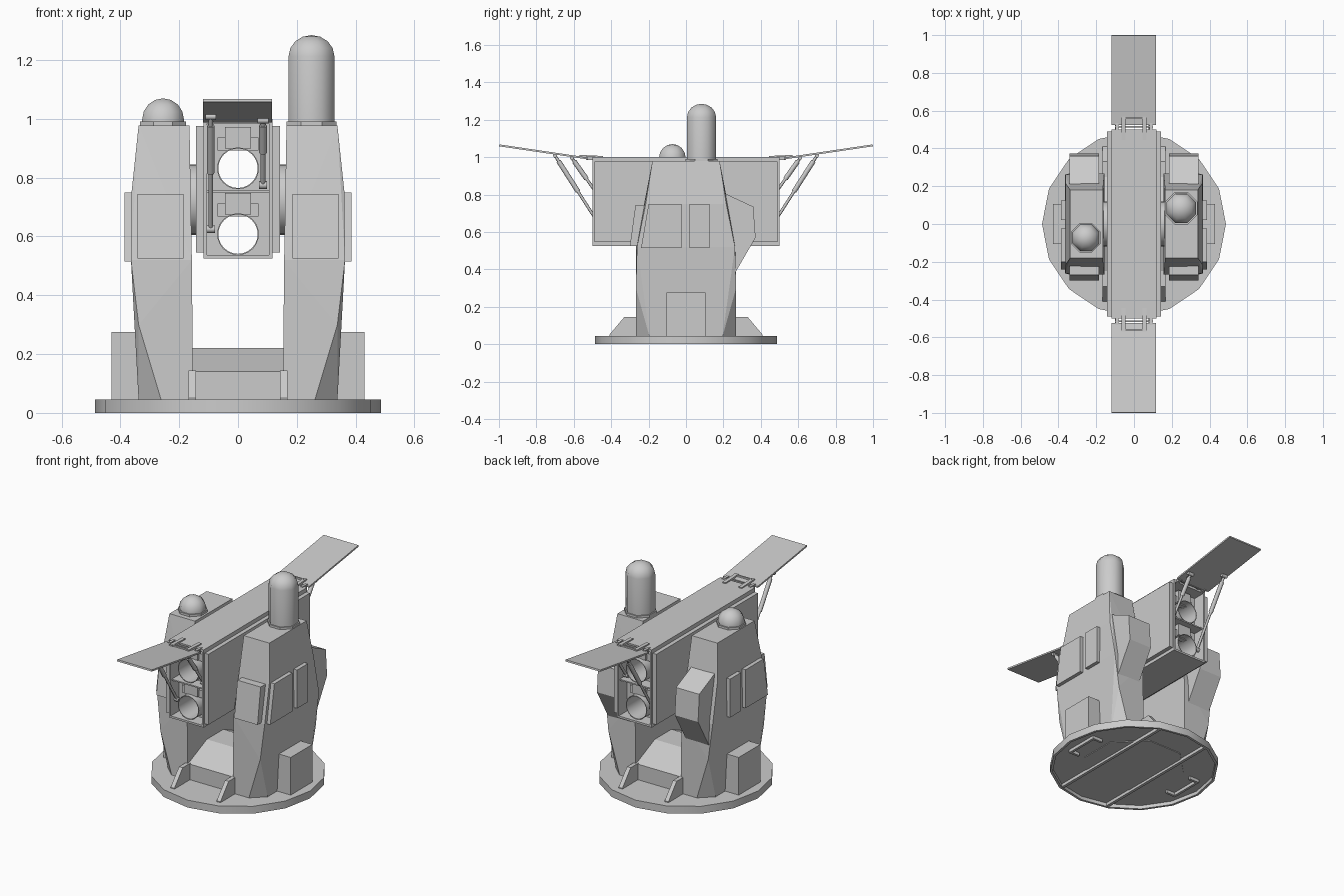
import bpy, bmesh, math
from mathutils import Vector, Matrix

if "Cube" in bpy.data.objects:
    bpy.data.objects.remove(bpy.data.objects["Cube"])

grey = bpy.data.materials.new("light_grey")
grey.diffuse_color = (0.6, 0.6, 0.6, 1)
grey.use_nodes = True
grey.node_tree.nodes["Principled BSDF"].inputs["Base Color"].default_value = grey.diffuse_color


def finish(name, bm, smooth=None):
    bmesh.ops.remove_doubles(bm, verts=bm.verts, dist=1e-5)
    bmesh.ops.recalc_face_normals(bm, faces=bm.faces)
    me = bpy.data.meshes.new(name)
    bm.to_mesh(me)
    bm.free()
    me.materials.append(grey)
    ob = bpy.data.objects.new(name, me)
    bpy.context.collection.objects.link(ob)
    if smooth:
        bpy.ops.object.select_all(action='DESELECT')
        ob.select_set(True)
        bpy.context.view_layer.objects.active = ob
        bpy.ops.object.shade_smooth_by_angle(angle=math.radians(smooth))
    return ob


def hull(name, pts):
    """Convex solid around a few points."""
    bm = bmesh.new()
    for p in pts:
        bm.verts.new(p)
    bmesh.ops.convex_hull(bm, input=bm.verts)
    bmesh.ops.dissolve_limit(bm, angle_limit=0.01, verts=bm.verts, edges=bm.edges)
    return finish(name, bm)


def box(name, x, y, z):
    return hull(name, [(a, b, c) for a in x for b in y for c in z])


def prism(name, x, yz):
    """Side profile in y and z, extended across x."""
    return hull(name, [(a, b, c) for a in x for b, c in yz])


def lathe(name, prof, n, matrix, closed=False, turn=0.0, smooth=30):
    """Profile of (radius, height) turned about the local z axis."""
    bm = bmesh.new()
    rings = []
    for k in range(n):
        a = 2 * math.pi * k / n + turn
        rings.append([bm.verts.new(matrix @ Vector((r * math.cos(a), r * math.sin(a), h)))
                      for r, h in prof])
    m = len(prof)
    for k in range(n):
        p, q = rings[k], rings[(k + 1) % n]
        for i in range(m if closed else m - 1):
            j = (i + 1) % m
            loop = [p[i], p[j], q[j], q[i]]
            if prof[i][0] == 0:
                loop.remove(q[i])
            if prof[j][0] == 0:
                loop.remove(q[j])
            if len(loop) > 2:
                bm.faces.new(loop)
    return finish(name, bm, smooth)


def rod(name, a, b, r, n=8):
    a, b = Vector(a), Vector(b)
    d = b - a
    mat = Matrix.Translation(a) @ d.to_track_quat('Z', 'Y').to_matrix().to_4x4()
    return lathe(name, [(0, 0), (r, 0), (r, d.length), (0, d.length)], n, mat, smooth=50)


def at(x, y, z):
    return Matrix.Translation((x, y, z))


# Round base, hollow underneath, with ribs
lathe("base", [(0, .045), (.487, .045), (.487, 0), (.472, 0), (.472, .022), (0, .022)],
      16, at(0, 0, 0))
lathe("base_inner_panel", [(0, .024), (.3, .024), (.3, .018), (0, .018)], 8, at(0, 0, 0),
      turn=math.pi / 8)
for s in (1, -1):
    box("base_rib", (s * .16, s * .178), (-.44, .44), (.003, .024))
    box("base_bracket_bar", (s * .385, s * .4), (-.11, .11), (.003, .024))
    for y in (-.11, .095):
        box("base_bracket_end", (s * .33, s * .4), (y, y + .015), (.003, .024))

# Raised block between the towers
prism("centre_block", (-.155, .155),
      [(-.26, .04), (-.26, .14), (-.2, .15), (-.08, .22), (.08, .22), (.2, .15), (.26, .14), (.26, .04)])

for s in (1, -1):
    # Tower with chamfered outer lower corners
    pts = []
    for f in (1, -1):
        for z in (.04, .23):
            pts += [(s * .155, f * .268, z), (s * .26, f * .268, z), (s * .338, f * .195, z)]
        pts += [(s * .338, f * .268, .3), (s * .155, f * .268, .3),
                (s * .364, f * .262, .52), (s * .157, f * .268, .52),
                (s * .362, f * .215, .75), (s * .338, f * .18, .978), (s * .165, f * .18, .978)]
    hull("tower", pts)
    # Panels on the outer face
    prism("side_panel_front", (s * .35, s * .386), [(-.2, .75), (-.025, .75), (-.025, .515), (-.24, .515)])
    prism("side_panel_rear", (s * .35, s * .386), [(.02, .75), (.125, .75), (.125, .515), (.02, .515)])
    # Front plate and rear cabinet
    prism("front_plate", (s * .185, s * .342), [(-.3, .525), (-.27, .745), (-.2, .745), (-.24, .525)])
    prism("rear_cabinet", (s * .185, s * .342),
          [(.2, .81), (.36, .735), (.372, .57), (.265, .385), (.2, .385)])
    # Side equipment box on the base
    box("base_box", (s * .33, s * .43), (-.105, .105), (.04, .275))
    # Gussets in front of and behind the tower
    for f in (1, -1):
        prism("gusset", (s * .143, s * .168),
              [(f * .41, .04), (f * .41, .05), (f * .33, .145), (f * .25, .145), (f * .25, .04)])
    # Pivot disc and launcher side plate
    rod("pivot_disc", (s * .138, 0, .725), (s * .172, 0, .725), .12, 24)
    box("launcher_side_plate", (s * .116, s * .143), (-.49, .49), (.545, .976))

# Domes on the towers, eight-sided
k = 1 / math.cos(math.pi / 8)
for name, x, y, r, straight in (("short_dome", -.255, -.073, .071, .01),
                                ("tall_dome", .25, .083, .078, .225)):
    c = r + .007
    lathe(name + "_collar", [(0, 0), (c * k, 0), (c * k, .016), (0, .016)], 8,
          at(x, y, .975), turn=math.pi / 8)
    prof = [(r * k, 0), (r * k, straight)]
    for i in range(1, 4):
        a = math.pi / 8 * i
        prof.append((r * k * math.cos(a), straight + .072 * math.sin(a)))
    prof.append((0, straight + .072))
    lathe(name, prof, 8, at(x, y, .988), turn=math.pi / 8, smooth=50)

# Launcher box: walls, roof, floor and shelf
for s in (1, -1):
    box("launcher_wall", (s * .105, s * .118), (-.5, .5), (.526, .998))
box("launcher_roof", (-.118, .118), (-.5, .5), (.985, 1.0))
box("launcher_floor", (-.118, .118), (-.5, .5), (.525, .537))
box("launcher_shelf", (-.108, .108), (-.49, .49), (.75, .758))

# Core with two bores through it
core = box("launcher_core", (-.106, .106), (-.42, .42), (.532, .99))
for z in (.832, .608):
    cutter = rod("bore_cutter", (0, -.6, z), (0, .6, z), .069, 24)
    cutter.hide_render = True
    mod = core.modifiers.new("bore", 'BOOLEAN')
    mod.object = cutter
    mod.solver = 'EXACT'
    bpy.context.view_layer.objects.active = core
    bpy.ops.object.modifier_apply(modifier=mod.name)
    bpy.data.objects.remove(cutter)
    # Launch tube and its saddles
    lathe("launch_tube", [(.071, -.48), (.071, .48), (.067, .48), (.067, -.48)], 24,
          at(0, 0, z) @ Matrix.Rotation(math.pi / 2, 4, 'X'), closed=True)
    for f in (1, -1):
        box("tube_saddle", (-.045, .045), (f * .41, f * .455), (z + .067, z + .14))
        box("tube_saddle_bar", (-.07, .07), (f * .41, f * .44), (z + .06, z + .105))

for f in (1, -1):
    # Open end door
    prism("door", (-.119, .116),
          [(f * .525, .988), (f * .525, .998), (f * .998, 1.068), (f * 1.0, 1.058)])
    # Hinges
    for x in (-.055, .055):
        prism("hinge_arm", (x - .011, x + .011),
              [(f * .445, .995), (f * .445, 1.006), (f * .57, 1.012), (f * .57, .995)])
    for x in (-.09, .09):
        box("hinge_lug", (x - .008, x + .008), (f * .485, f * .535), (.985, 1.004))
    rod("hinge_pin", (-.1, f * .515, .994), (.1, f * .515, .994), .005)
    box("door_handle", (-.055, .055), (f * .555, f * .565), (1.0, 1.012))
    # Struts: a long one on the left and a short one on the right
    for x, top, low in ((-.093, (.7, 1.008), (.455, .625)), (.085, (.61, .995), (.455, .775))):
        a = Vector((x, f * top[0], top[1]))
        b = Vector((x, f * low[0], low[1]))
        rod("strut_rod", a, b, .008)
        rod("strut_sleeve", a.lerp(b, .08), a.lerp(b, .5), .013)
        rod("strut_top_pin", a - Vector((.018, 0, 0)), a + Vector((.018, 0, 0)), .011)
        rod("strut_low_pin", b - Vector((.014, 0, 0)), b + Vector((.014, 0, 0)), .013)
